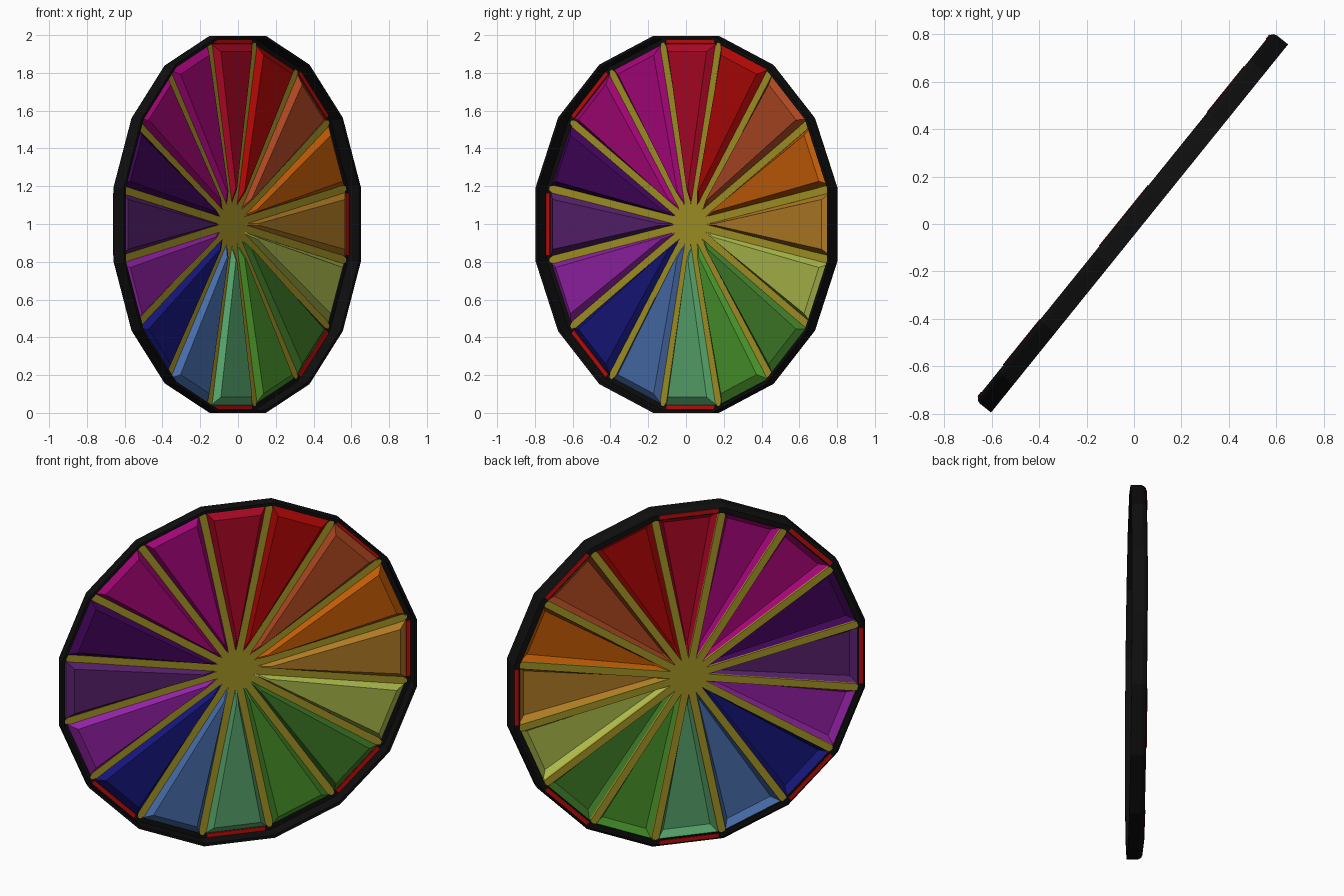
import bpy, bmesh
from math import sin, cos, tan, radians, pi
from mathutils import Vector

if "Cube" in bpy.data.objects:
    bpy.data.objects.remove(bpy.data.objects["Cube"])

N = 16
STEP = 2 * pi / N
HALF = STEP / 2
YAW = radians(51.1)                       # the disc stands turned about z
U = Vector((cos(YAW), sin(YAW), 0))       # in-plane horizontal
NRM = Vector((sin(YAW), -cos(YAW), 0))    # front face direction
UP = Vector((0, 0, 1))


def place(a, r, t, n):
    """Point in a sector: a = centre angle, r = outward, t = sideways, n = depth."""
    return (U * (r * sin(a) + t * cos(a)) + UP * (r * cos(a) - t * sin(a) + 0.998)
            + NRM * n)


def material(name, rgb):
    m = bpy.data.materials.new(name)
    m.diffuse_color = [(c / 255) ** 2.2 for c in rgb] + [1]
    m.use_nodes = True
    m.node_tree.nodes["Principled BSDF"].inputs["Base Color"].default_value = m.diffuse_color
    return m


def make(name, verts, faces, mat, fix=True):
    bm = bmesh.new()
    vs = [bm.verts.new(v) for v in verts]
    for f in faces:
        bm.faces.new([vs[i] for i in f])
    if fix:
        bmesh.ops.recalc_face_normals(bm, faces=bm.faces[:])
    me = bpy.data.meshes.new(name)
    bm.to_mesh(me)
    bm.free()
    me.materials.append(mat)
    ob = bpy.data.objects.new(name, me)
    bpy.context.collection.objects.link(ob)
    return ob


def prism(name, outline, a, n0, n1, mat):
    k = len(outline)
    verts = [place(a, r, t, n) for n in (n0, n1) for r, t in outline]
    faces = [tuple(range(k)), tuple(range(2 * k - 1, k - 1, -1))]
    faces += [(i, (i + 1) % k, k + (i + 1) % k, k + i) for i in range(k)]
    return make(name, verts, faces, mat)


black = material("black", (22, 22, 22))
gold = material("gold", (165, 148, 42))
red = material("red", (190, 22, 18))

# Rim: 16-sided ring, thin wall with a back flange and chamfered back edge
profile = [(0.982, 0.03), (0.998, 0.03), (0.998, -0.032), (0.992, -0.046),
           (0.98, -0.055), (0.95, -0.055), (0.95, -0.044), (0.982, -0.044)]
P = len(profile)
verts = [place((i + 0.5) * STEP, r / cos(HALF), 0, n)
         for i in range(N) for r, n in profile]
faces = [(i * P + j, i * P + (j + 1) % P,
          (i + 1) % N * P + (j + 1) % P, (i + 1) % N * P + j)
         for i in range(N) for j in range(P)]
make("rim", verts, faces, black)

# Spokes merging into a star-shaped hub, with pointed outer ends
W = 0.021
for i in range(N):
    prism(f"spoke_{i + 1}", [(0, -W), (0.955, -W), (0.98, -W * 0.4), (0.98, W * 0.4),
                             (0.955, W), (0, W)],
          (i + 0.5) * STEP, -0.054, -0.040, gold)

# Coloured wedge panels: hollow raised trays, clockwise from the top
colours = [(172, 16, 42), (172, 16, 14), (170, 72, 38), (192, 92, 14),
           (176, 122, 40), (170, 184, 76), (64, 122, 44), (74, 146, 46),
           (88, 164, 108), (72, 108, 168), (28, 28, 122), (146, 38, 164),
           (88, 38, 108), (66, 12, 88), (162, 14, 116), (166, 14, 122)]
BASE, TOP = -0.045, -0.010


def wedge(a, r0, r1, gap, n):
    w = lambda r: max(r * tan(HALF) - gap, 0.002)
    return [place(a, r0, -w(r0), n), place(a, r1, -w(r1), n),
            place(a, r1, w(r1), n), place(a, r0, w(r0), n)]


for i, rgb in enumerate(colours):
    a = i * STEP
    verts = wedge(a, 0.11, 0.957, 0.018, BASE)
    face = [(0.19, 0.005), (0.915, 0.915 * tan(HALF) - 0.05)]
    (r0, w0), (r1, w1) = face
    verts += [place(a, r0, -w0, TOP), place(a, r1, -w1, TOP),
              place(a, r1, w1, TOP), place(a, r0, w0, TOP)]
    faces = [(7, 6, 5, 4)] + [(j, 4 + j, 4 + (j + 1) % 4, (j + 1) % 4) for j in range(4)]
    make(f"panel_{i + 1}", verts, faces, material(f"panel_colour_{i + 1}", rgb), False)

# Red marker strips on every other rim segment
for i in range(0, N, 2):
    prism(f"marker_{i + 1}", [(0.957, -0.165), (0.98, -0.165), (0.98, 0.165), (0.957, 0.165)],
          i * STEP, -0.058, -0.036, red)
